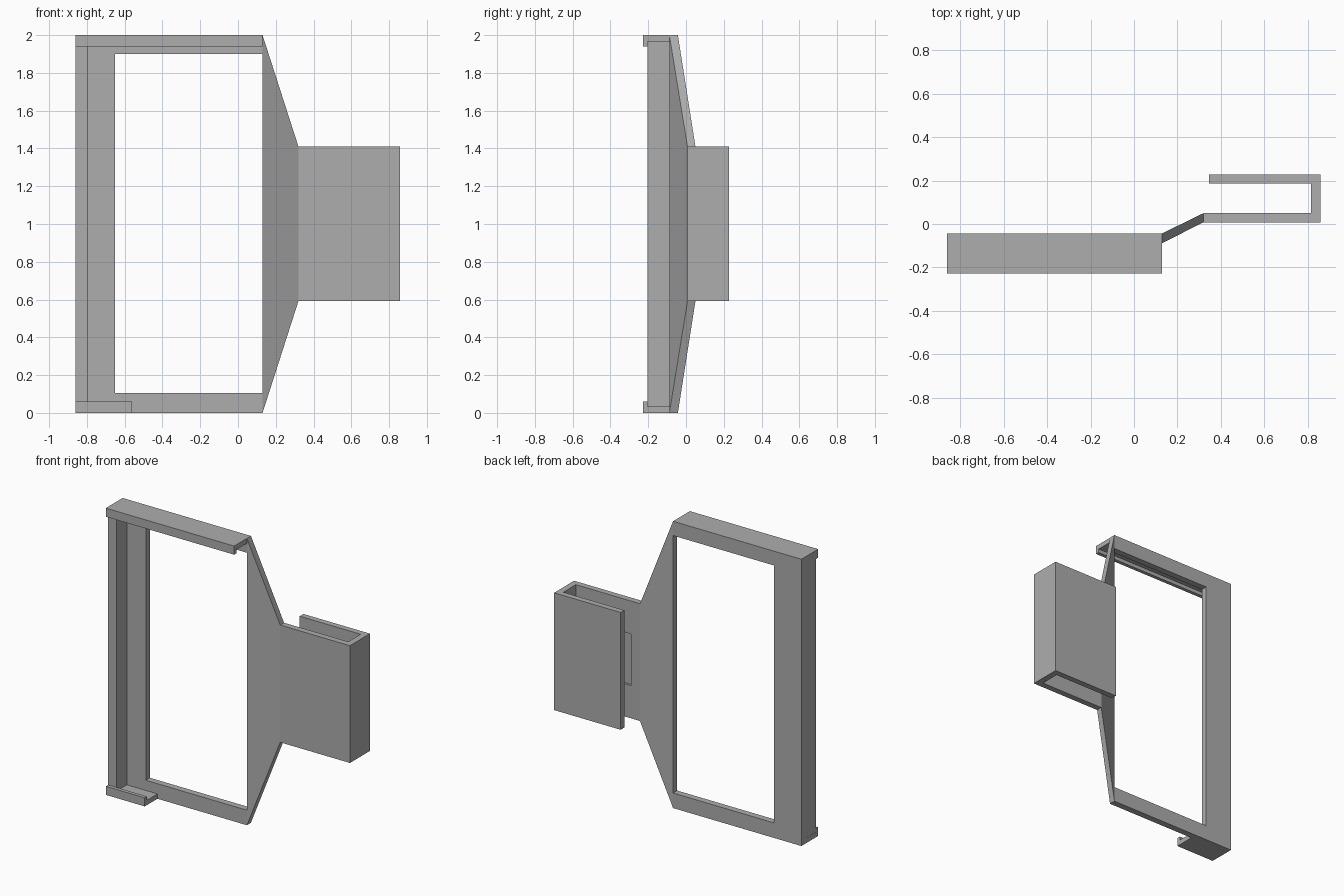
import bpy
import bmesh
from mathutils import Vector

cube = bpy.data.objects.get("Cube")
if cube:
    bpy.data.objects.remove(cube, do_unlink=True)

grey = bpy.data.materials.new("plain_grey")
grey.use_nodes = True
colour = (0.42, 0.42, 0.42, 1)
grey.diffuse_color = colour
grey.node_tree.nodes["Principled BSDF"].inputs["Base Color"].default_value = colour


def finish(name, bm):
    bmesh.ops.recalc_face_normals(bm, faces=bm.faces)
    mesh = bpy.data.meshes.new(name)
    bm.to_mesh(mesh)
    bm.free()
    mesh.materials.append(grey)
    obj = bpy.data.objects.new(name, mesh)
    bpy.context.collection.objects.link(obj)
    return obj


def extrude(name, profile, axis, start, end):
    """Extrude a 2D profile along x, y or z; the profile uses the other two axes in order."""
    bm = bmesh.new()
    verts = []
    for p in profile:
        co = list(p)
        co.insert("xyz".index(axis), start)
        verts.append(bm.verts.new(co))
    face = bm.faces.new(verts)
    moved = bmesh.ops.extrude_face_region(bm, geom=[face])["geom"]
    shift = Vector((0, 0, 0))
    shift["xyz".index(axis)] = end - start
    bmesh.ops.translate(bm, vec=shift, verts=[v for v in moved if isinstance(v, bmesh.types.BMVert)])
    return finish(name, bm)


def rect(a0, a1, b0, b1):
    return [(a0, b0), (a1, b0), (a1, b1), (a0, b1)]


LEFT, JOIN, NECK, END = -0.86, 0.13, 0.32, 0.858
FRONT, LIP, PLATE, BACK = -0.228, -0.203, -0.088, -0.043
CLIP_LOW, CLIP_HIGH = 0.592, 1.41

# Back plate around three sides of the opening
extrude("frame_plate", [(JOIN, 0), (LEFT, 0), (LEFT, 2), (JOIN, 2), (JOIN, 1.9),
                        (-0.65, 1.9), (-0.65, 0.105), (JOIN, 0.105)], "y", PLATE, BACK)

# Side wall between the two rails
extrude("side_wall", rect(LEFT, -0.795, LIP, PLATE), "z", 0.035, 1.967)

# Hooked rails: full width on top, short at the bottom
def rail(name, outer, direction, x_end):
    inner, tip = outer + direction * 0.034, outer + direction * 0.06
    profile = [(PLATE, outer), (FRONT, outer), (FRONT, tip), (LIP, tip), (LIP, inner), (PLATE, inner)]
    extrude(name, profile, "x", LEFT, x_end)


rail("top_rail", 2, -1, JOIN)
rail("bottom_rail", 0, 1, -0.56)

# Slanted web tapering from the frame to the clip
bm = bmesh.new()
for x, ys, zs in ((JOIN, (PLATE, BACK), (0, 2)), (NECK, (0.008, 0.05), (CLIP_LOW, CLIP_HIGH))):
    for y in ys:
        for z in zs:
            bm.verts.new((x, y, z))
bmesh.ops.convex_hull(bm, input=bm.verts)
bmesh.ops.dissolve_limit(bm, angle_limit=0.03, verts=bm.verts, edges=bm.edges)
finish("tapered_web", bm)

# Hook-shaped clip, open at top and bottom
clip = extrude("clip", [(NECK, 0.008), (END, 0.008), (END, 0.228), (0.345, 0.228), (0.345, 0.187),
                        (0.815, 0.187), (0.815, 0.05), (NECK, 0.05)], "z", CLIP_LOW, CLIP_HIGH)

# Shallow rectangular pocket inside the clip
cutter = extrude("pocket_cutter", rect(0.39, 0.77, 0.82, 1.18), "y", 0.035, 0.1)
cutter.hide_render = True
cutter.hide_set(True)
cut = clip.modifiers.new("pocket", "BOOLEAN")
cut.operation = "DIFFERENCE"
cut.solver = "EXACT"
cut.object = cutter
